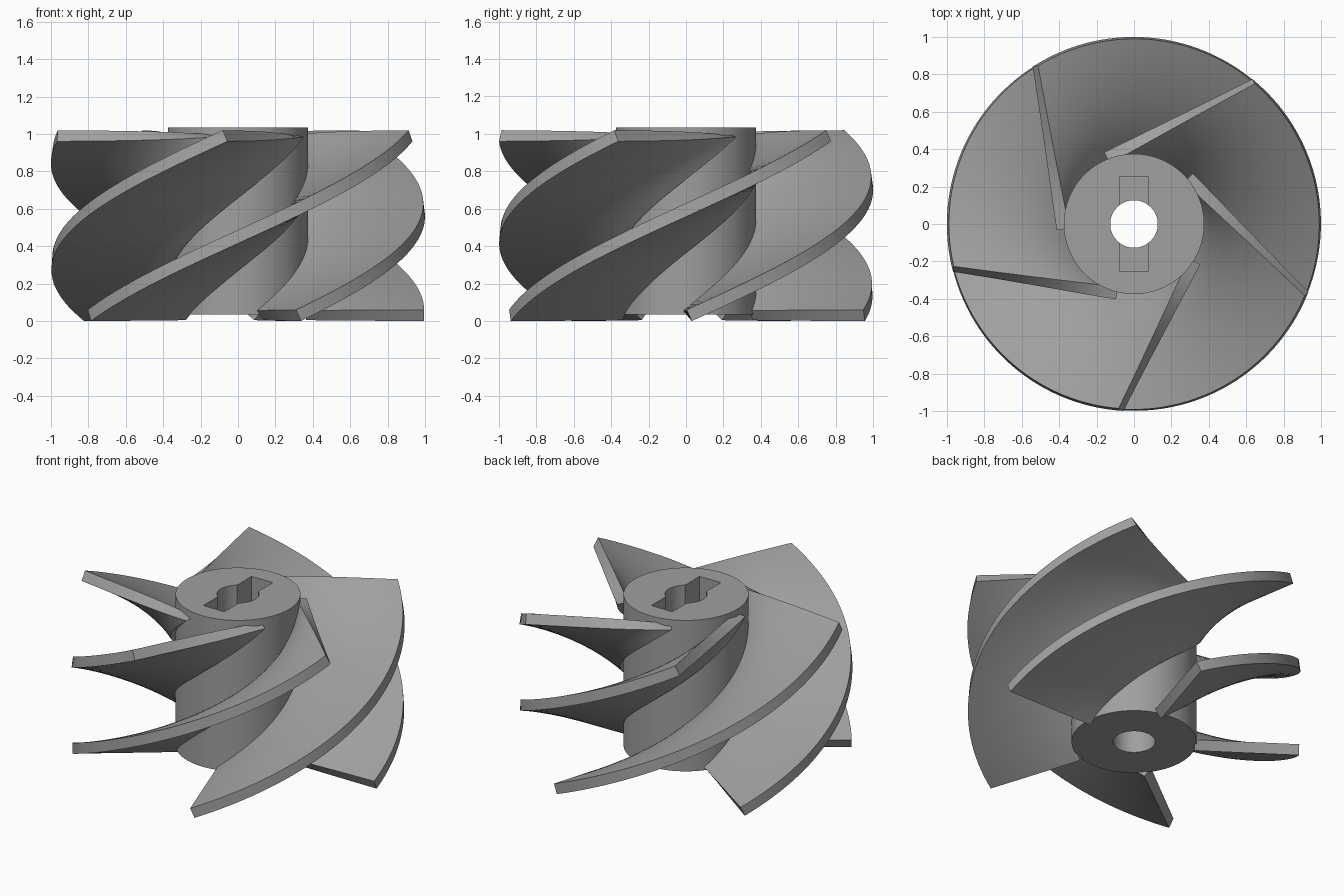
import bpy, bmesh, math
from mathutils import Vector

if "Cube" in bpy.data.objects:
    bpy.data.objects.remove(bpy.data.objects["Cube"])

HUB_R, HUB_Z0, HUB_Z1 = 0.375, 0.035, 1.035
BORE_R = 0.127
BLADES = 5
TIP_R = 0.995                         # mid-surface tip radius
ROOT_R0, ROOT_R1 = 0.365, 0.3816      # mid-surface root radius, bottom and top
Z0, RISE = 0.03, 0.96                 # mid-surface start height and climb
START = math.radians(217)
TIP_TWIST, ROOT_TWIST = math.radians(121), math.radians(183.2)
THICK = 0.066

grey = bpy.data.materials.new("grey_metal")
grey.diffuse_color = (0.35, 0.35, 0.35, 1)
grey.use_nodes = True
grey.node_tree.nodes["Principled BSDF"].inputs["Base Color"].default_value = grey.diffuse_color


def make_object(name, bm):
    bmesh.ops.recalc_face_normals(bm, faces=bm.faces)
    mesh = bpy.data.meshes.new(name)
    bm.to_mesh(mesh)
    bm.free()
    obj = bpy.data.objects.new(name, mesh)
    bpy.context.collection.objects.link(obj)
    mesh.materials.append(grey)
    return obj


def cylinder(name, r, z0, z1, sides):
    bm = bmesh.new()
    bmesh.ops.create_cone(bm, cap_ends=True, segments=sides,
                          radius1=r, radius2=r, depth=z1 - z0)
    bmesh.ops.translate(bm, verts=bm.verts, vec=(0, 0, (z0 + z1) / 2))
    return make_object(name, bm)


def box(name, size, centre):
    bm = bmesh.new()
    bmesh.ops.create_cube(bm, size=1)
    bmesh.ops.scale(bm, verts=bm.verts, vec=size)
    bmesh.ops.translate(bm, verts=bm.verts, vec=centre)
    return make_object(name, bm)


def activate(obj):
    bpy.ops.object.select_all(action='DESELECT')
    obj.select_set(True)
    bpy.context.view_layer.objects.active = obj


def cut(obj, cutter):
    activate(obj)
    mod = obj.modifiers.new("cut", 'BOOLEAN')
    mod.operation, mod.solver, mod.object = 'DIFFERENCE', 'EXACT', cutter
    bpy.ops.object.modifier_apply(modifier=mod.name)
    bpy.data.objects.remove(cutter)


def helix(radius, angle, t):
    return Vector((radius * math.cos(angle), radius * math.sin(angle), Z0 + RISE * t))


def blade(name, turn, rows=48, cols=10):
    """Ruled surface between a root helix and a slower tip helix, thickened along its normal."""
    def point(t, u):
        root = helix(ROOT_R0 + (ROOT_R1 - ROOT_R0) * t, START + turn + ROOT_TWIST * t, t)
        tip = helix(TIP_R, START + turn + TIP_TWIST * t, t)
        return root.lerp(tip, u)

    bm = bmesh.new()
    sides = {1: [], -1: []}
    for i in range(rows + 1):
        t = i / rows
        along = point(t, 1) - point(t, 0)
        for side, grid in sides.items():
            row = []
            for j in range(cols + 1):
                u = j / cols
                sweep = point(t + 0.001, u) - point(t - 0.001, u)
                n = along.cross(sweep).normalized()
                row.append(bm.verts.new(point(t, u) + n * side * THICK / 2))
            grid.append(row)
    A, B = sides[1], sides[-1]
    for g in (A, B):                              # broad faces
        for i in range(rows):
            for j in range(cols):
                bm.faces.new((g[i][j], g[i + 1][j], g[i + 1][j + 1], g[i][j + 1]))
    for j in (0, cols):                           # root and rim strips
        for i in range(rows):
            bm.faces.new((A[i][j], A[i + 1][j], B[i + 1][j], B[i][j]))
    for i in (0, rows):                           # lower and upper ends
        for j in range(cols):
            bm.faces.new((A[i][j], A[i][j + 1], B[i][j + 1], B[i][j]))
    return make_object(name, bm)


# Hub with through bore and a key slot in its top
hub = cylinder("hub", HUB_R, HUB_Z0, HUB_Z1, 96)
cut(hub, cylinder("bore_cutter", BORE_R, -0.2, 1.3, 64))
cut(hub, box("slot_cutter", (0.155, 0.505, 0.6), (0, 0, HUB_Z1)))

# Helical blades around the hub
parts = [hub] + [blade(f"blade_{k + 1}", math.tau * k / BLADES) for k in range(BLADES)]

for part in parts:
    activate(part)
    bpy.ops.object.shade_smooth_by_angle(angle=math.radians(30))
